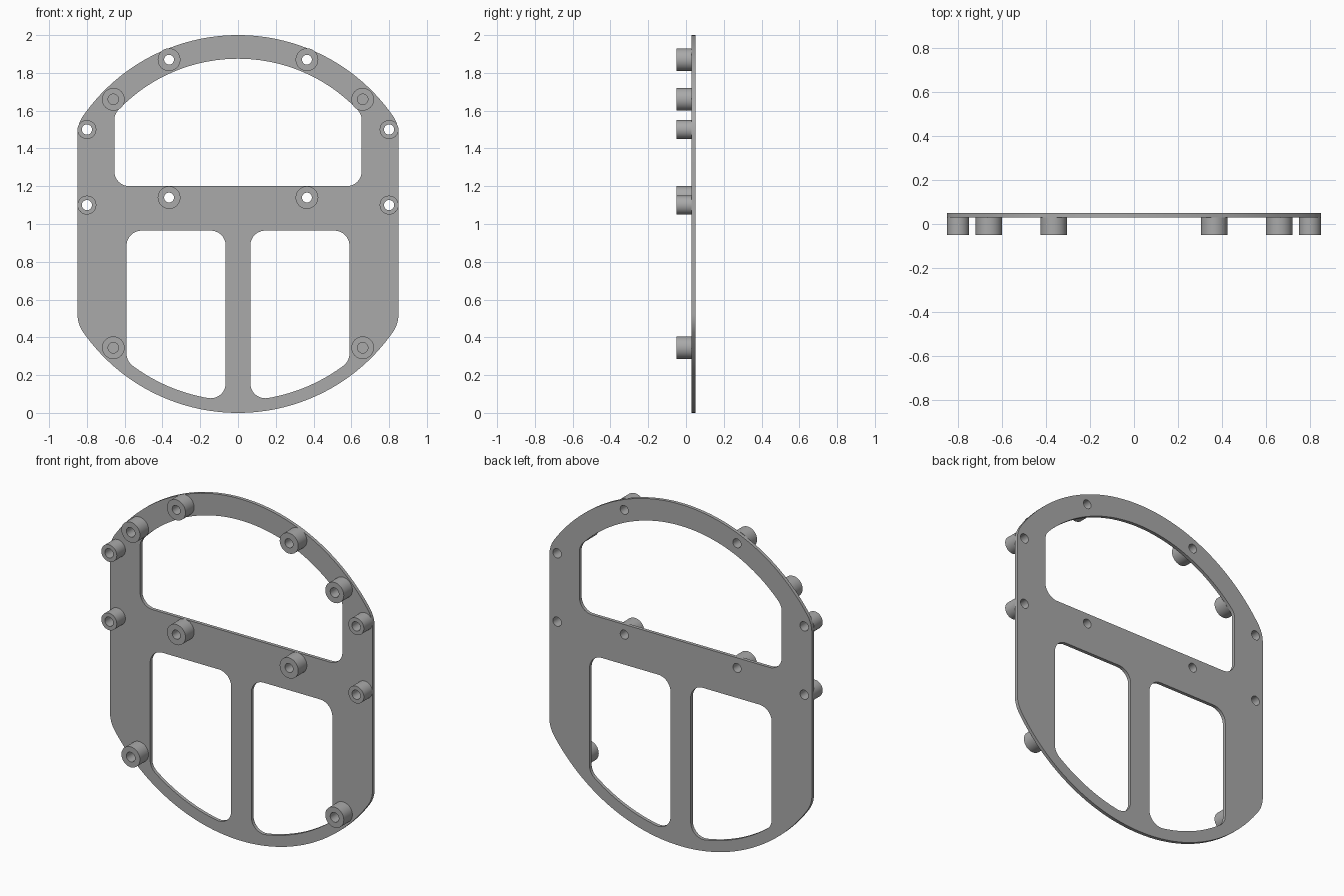
import bpy, bmesh
from math import sqrt, atan2, pi, cos, sin, radians
from mathutils import Matrix

cube = bpy.data.objects.get("Cube")
if cube:
    bpy.data.objects.remove(cube)

grey = bpy.data.materials.new("satin grey")
grey.use_nodes = True
colour = (0.4, 0.4, 0.4, 1)
grey.diffuse_color = colour
grey.node_tree.nodes["Principled BSDF"].inputs["Base Color"].default_value = colour

MID = 1.0                       # height of the centre shared by all big arcs
FRONT, SEAT, BACK = -0.05, 0.03, 0.05


def arc(cx, cz, r, a0, a1, n=10):
    return [(cx + r * cos(a0 + (a1 - a0) * i / n),
             cz + r * sin(a0 + (a1 - a0) * i / n)) for i in range(n + 1)]


def circle(x, z, r):
    return arc(x, z, r, 0, 2 * pi, 40)[:-1]


def blend(x, R, r):
    """Centre and contact angle of a fillet between a side wall and a big arc."""
    dz = sqrt((R - r) ** 2 - x * x)
    return dz, atan2(dz, x)


def mirror(points):
    return [(-x, z) for x, z in reversed(points)]


def flip(points):
    return [(x, 2 * MID - z) for x, z in reversed(points)]


def slab(name, loops, y0, y1):
    """Extrude a filled outline with holes between two depths."""
    curve = bpy.data.curves.new(name, 'CURVE')
    curve.dimensions = '2D'
    curve.fill_mode = 'BOTH'
    curve.extrude = (y1 - y0) / 2
    for points in loops:
        spline = curve.splines.new('POLY')
        spline.points.add(len(points) - 1)
        for p, (x, z) in zip(spline.points, points):
            p.co = (x, z, 0, 1)
        spline.use_cyclic_u = True
    ob = bpy.data.objects.new(name, curve)
    bpy.context.collection.objects.link(ob)
    bpy.ops.object.select_all(action='DESELECT')
    ob.select_set(True)
    bpy.context.view_layer.objects.active = ob
    bpy.ops.object.convert(target='MESH')
    ob = bpy.context.view_layer.objects.active
    mesh = ob.data
    mesh.transform(Matrix.Translation((0, (y0 + y1) / 2, 0)) @ Matrix.Rotation(pi / 2, 4, 'X'))
    bm = bmesh.new()
    bm.from_mesh(mesh)
    bmesh.ops.remove_doubles(bm, verts=bm.verts, dist=0.0001)
    bmesh.ops.recalc_face_normals(bm, faces=bm.faces)
    bm.to_mesh(mesh)
    bm.free()
    mesh.materials.clear()
    mesh.materials.append(grey)
    bpy.ops.object.shade_smooth_by_angle(angle=radians(30))
    return ob


# Outer outline: round disc with flattened sides
W, R, f = 0.85, 1.0, 0.17
dz, a = blend(W - f, R, f)
quarter = arc(W - f, MID + dz, f, 0, a) + arc(0, MID, R, a, pi / 2, 32)[1:]
upper = quarter + mirror(quarter)[1:]
outline = upper + flip(upper)

# Upper window: flat sill, arched top
W, R, f = 0.655, 0.875, 0.08
dz, a = blend(W - f, R, f)
half = (arc(W - f, 1.2 + f, f, -pi / 2, 0) + arc(W - f, MID + dz, f, 0, a)
        + arc(0, MID, R, a, pi / 2, 24)[1:])
top_window = half + mirror(half)[1:]

# Lower window: flat top, arched bottom beside the central bar
INNER, OUTER, TOP, R, f = 0.065, 0.59, 0.965, 0.935, 0.08
dz_in, a_in = blend(INNER + f, R, f)
dz_out, a_out = blend(OUTER - f, R, f)
low_window = (arc(OUTER - f, TOP - f, f, 0, pi / 2)
              + arc(INNER + f, TOP - f, f, pi / 2, pi)
              + arc(INNER + f, MID - dz_in, f, pi, 2 * pi - a_in)
              + arc(0, MID, R, -a_in, -a_out, 20)[1:-1]
              + arc(OUTER - f, MID - dz_out, f, -a_out, 0))

# Standoffs: name, x, z, radius, bore, bore passes through the plate
standoffs = [
    ("upper_side", 0.80, 1.50, 0.05, 0.027, True),
    ("lower_side", 0.80, 1.10, 0.05, 0.027, True),
    ("top_arch", 0.365, 1.87, 0.06, 0.026, True),
    ("crossbar", 0.365, 1.14, 0.06, 0.026, True),
    ("upper_corner", 0.66, 1.66, 0.06, 0.028, False),
    ("lower_corner", 0.66, 0.345, 0.06, 0.028, False),
]

plate_loops = [outline, top_window, low_window, mirror(low_window)]
for name, x, z, r, bore, through in standoffs:
    for side, sx in (("left", x), ("right", -x)):
        slab(f"{name}_standoff_{side}", [circle(sx, z, r), circle(sx, z, bore)], FRONT, SEAT)
        if through:
            plate_loops.append(circle(sx, z, bore))

slab("frame_plate", plate_loops, SEAT, BACK)
